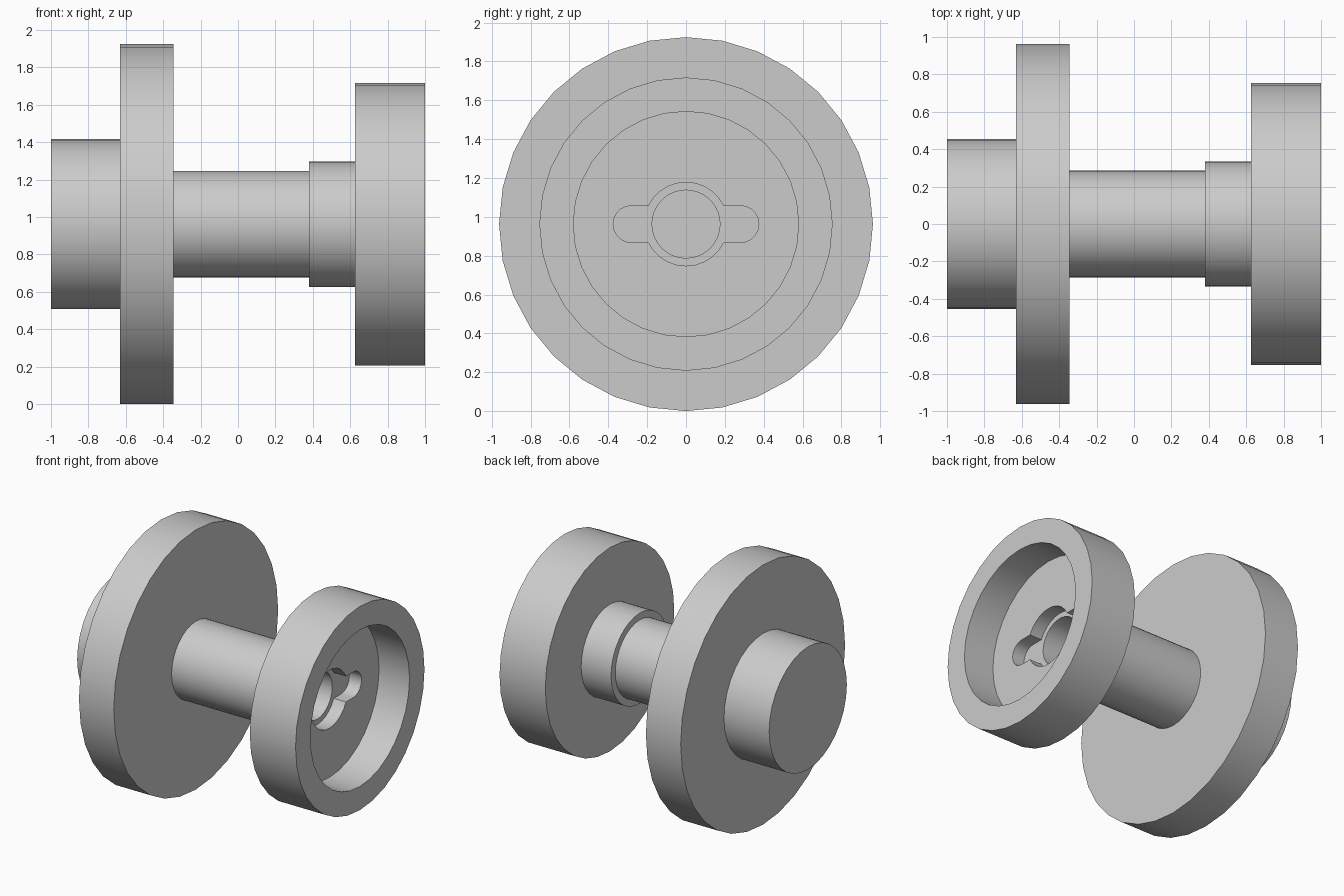
import bpy, bmesh, math
from mathutils import Vector

if "Cube" in bpy.data.objects:
    bpy.data.objects.remove(bpy.data.objects["Cube"])

AXIS_Z = 0.9625
SIDES = 32


def finish(name, bm):
    bmesh.ops.remove_doubles(bm, verts=bm.verts, dist=1e-5)
    bmesh.ops.recalc_face_normals(bm, faces=bm.faces)
    mesh = bpy.data.meshes.new(name)
    bm.to_mesh(mesh)
    bm.free()
    obj = bpy.data.objects.new(name, mesh)
    obj.location.z = AXIS_Z
    bpy.context.collection.objects.link(obj)
    return obj


def activate(obj):
    bpy.ops.object.select_all(action='DESELECT')
    obj.select_set(True)
    bpy.context.view_layer.objects.active = obj


def lathe(name, profile):
    """Turn (x, radius) steps around the x axis; both ends are capped."""
    bm = bmesh.new()
    rings = []
    for x, r in profile:
        rings.append([bm.verts.new((x, r * math.cos(a), r * math.sin(a)))
                      for a in (2 * math.pi * i / SIDES for i in range(SIDES))])
    for r0, r1 in zip(rings, rings[1:]):
        for i in range(SIDES):
            j = (i + 1) % SIDES
            bm.faces.new((r0[i], r0[j], r1[j], r1[i]))
    bm.faces.new(rings[0])
    bm.faces.new(rings[-1])
    return finish(name, bm)


# Large flange with its end hub
flange = lathe("flange_and_hub", [
    (-1.0, 0.455), (-0.63, 0.455), (-0.63, 0.9625), (-0.345, 0.9625)])

# Shaft, collar and recessed end disk with a central bore
shaft = lathe("shaft_and_cup", [
    (-0.36, 0.285), (0.38, 0.285), (0.38, 0.335), (0.625, 0.335),
    (0.625, 0.755), (1.0, 0.755), (1.0, 0.58), (0.75, 0.58),
    (0.75, 0.175), (-0.3, 0.175)])

# Winged keyhole cutter: round centre with a round-ended slot on each side
R, W, TIP = 0.215, 0.095, 0.28
join = math.asin(W / R)
half = [(TIP + W * math.cos(a), W * math.sin(a))
        for a in (-math.pi / 2 + math.pi * i / 10 for i in range(11))]
half += [(R * math.cos(a), R * math.sin(a))
         for a in (join + (math.pi - 2 * join) * i / 10 for i in range(11))]
outline = half + [(-y, -z) for y, z in half]
bm = bmesh.new()
base = bm.faces.new([bm.verts.new((0.65, y, z)) for y, z in outline])
top = bmesh.ops.extrude_face_region(bm, geom=[base], use_keep_orig=True)
bmesh.ops.translate(bm, vec=Vector((0.2, 0, 0)),
                    verts=[g for g in top["geom"] if isinstance(g, bmesh.types.BMVert)])
cutter = finish("keyhole_cutter", bm)
cutter.hide_render = True

# Cut the keyhole into the recess floor
mod = shaft.modifiers.new("keyhole", 'BOOLEAN')
mod.operation = 'DIFFERENCE'
mod.solver = 'EXACT'
mod.object = cutter
activate(shaft)
bpy.ops.object.modifier_apply(modifier=mod.name)
bpy.data.objects.remove(cutter)

for part in (flange, shaft):
    activate(part)
    bpy.ops.object.shade_smooth_by_angle(angle=math.radians(30))
